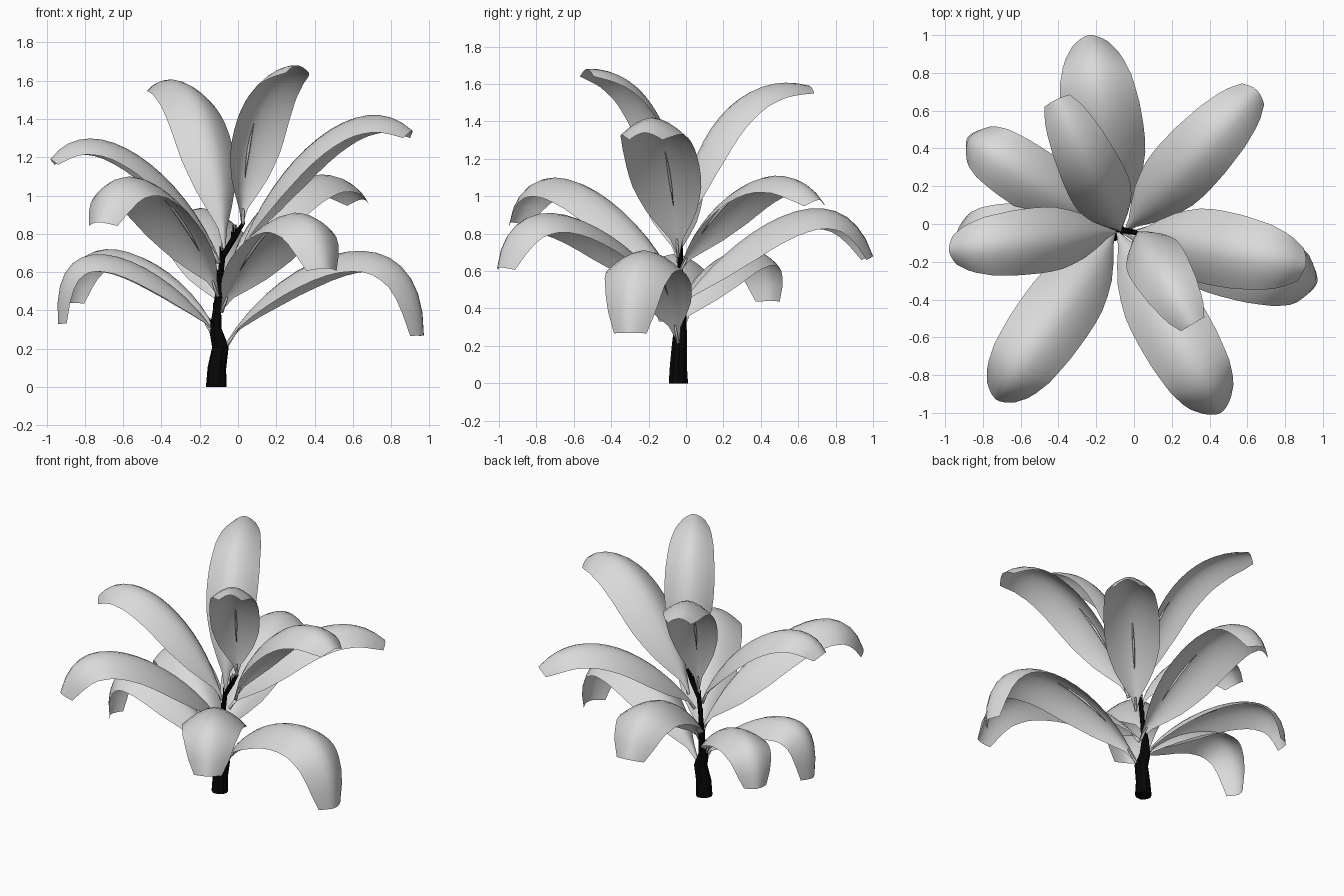
import bpy
import bmesh
import random
from math import tau
from mathutils import Matrix, Vector
from mathutils.geometry import interpolate_bezier

random.seed(4)
if "Cube" in bpy.data.objects:
    bpy.data.objects.remove(bpy.data.objects["Cube"], do_unlink=True)


def material(name, rgb):
    mat = bpy.data.materials.new(name)
    mat.use_nodes = True
    mat.diffuse_color = (*rgb, 1)
    mat.node_tree.nodes["Principled BSDF"].inputs["Base Color"].default_value = (*rgb, 1)
    return mat


leaf_grey = material("leaf pale grey", (0.7, 0.7, 0.7))
bark_black = material("bark black", (0.002, 0.002, 0.002))


def finish(bm, name, mat, smooth=True):
    mesh = bpy.data.meshes.new(name)
    bm.to_mesh(mesh)
    bm.free()
    mesh.materials.append(mat)
    for face in mesh.polygons:
        face.use_smooth = smooth
    obj = bpy.data.objects.new(name, mesh)
    bpy.context.collection.objects.link(obj)


def bridge(bm, rows, closed):
    """Join neighbouring rows of vertices with quads."""
    count = len(rows[0])
    for low, high in zip(rows, rows[1:]):
        for i in range(count if closed else count - 1):
            j = (i + 1) % count
            bm.faces.new((low[i], low[j], high[j], high[i]))


def spoke(radius, angle):
    return Matrix.Rotation(angle, 3, "Z") @ Vector((radius, 0, 0))


def tube(bm, centres, radii, sides, rough=0.0):
    """Tapered tube along a path, with capped ends."""
    rows = []
    for k, (centre, radius) in enumerate(zip(centres, radii)):
        along = centres[min(k + 1, len(centres) - 1)] - centres[max(k - 1, 0)]
        turn = Vector((0, 0, 1)).rotation_difference(along)
        rows.append([bm.verts.new(centre + turn @ spoke(
            radius * (1 + random.uniform(-rough, rough)), tau * i / sides))
            for i in range(sides)])
    bridge(bm, rows, True)
    bm.faces.new(rows[0][::-1])
    bm.faces.new(rows[-1])


# Blade half-width along its length, as (fraction, share of full width)
OUTLINE = [(0, 0.03), (0.05, 0.11), (0.12, 0.43), (0.2, 0.73), (0.3, 0.93), (0.4, 1),
           (0.55, 0.99), (0.75, 0.89), (0.92, 0.71), (1, 0.45)]
STEPS, ACROSS = 16, 8


def blade_width(t):
    for (t0, w0), (t1, w1) in zip(OUTLINE, OUTLINE[1:]):
        if t <= t1:
            return w0 + (w1 - w0) * (t - t0) / (t1 - t0)


def leaf(name, start, tip, rise, arch, half_width):
    """Arched blade on a bezier; rise and arch are (reach fraction, height) handles."""
    base, tip = Vector((start[0], -0.04, start[1])), Vector(tip)
    handles = []
    for reach, height in (rise, arch):
        point = base.lerp(tip, reach)
        point.z = height
        handles.append(point)
    spine = interpolate_bezier(base, handles[0], handles[1], tip, STEPS + 1)
    side = Vector((0, 0, 1)).cross(tip - base).normalized()
    bm = bmesh.new()
    rows, under = [], []
    for k, point in enumerate(spine):
        along = (spine[min(k + 1, STEPS)] - spine[max(k - 1, 0)]).normalized()
        normal = along.cross(side)
        width = half_width * blade_width(k / STEPS)
        row = []
        for i in range(ACROSS + 1):
            u = 2 * i / ACROSS - 1
            drop = 0.55 * width * abs(u) ** 1.7
            row.append(bm.verts.new(point + side * u * width - normal * drop))
        rows.append(row)
        under.append(point - normal * 0.012)
    bridge(bm, rows, False)
    # Stalk at the base and the raised vein under the blade
    tube(bm, under[:2], [0.01, 0.005], 6)
    tube(bm, under[3:8], [0.001, 0.006, 0.008, 0.006, 0.001], 6)
    finish(bm, name, leaf_grey)


# Upper leaves
leaf("top_back_leaf", (-0.07, 0.72), (-0.41, 0.66, 1.59), (0.05, 1.35), (0.5, 1.69), 0.165)
leaf("top_front_leaf", (0.02, 0.85), (0.31, -0.53, 1.68), (0, 1.3), (0.35, 1.7), 0.16)
leaf("upper_left_leaf", (0, 0.68), (0.91, -0.22, 1.34), (0.2, 1.2), (0.7, 1.6), 0.2)
leaf("upper_right_leaf", (-0.09, 0.65), (-0.98, -0.14, 1.19), (0.2, 1.12), (0.75, 1.49), 0.175)

# Middle leaves
leaf("back_left_leaf", (-0.05, 0.6), (0.65, 0.71, 0.98), (0.25, 1), (0.7, 1.29), 0.18)
leaf("front_right_leaf", (-0.1, 0.48), (-0.73, -0.93, 0.86), (0.2, 0.9), (0.85, 1.41), 0.2)
leaf("front_left_leaf", (-0.09, 0.4), (0.46, -1, 0.62), (0.25, 0.8), (0.9, 1.2), 0.2)
leaf("back_leaf", (-0.08, 0.4), (-0.24, 1, 0.68), (0.25, 0.8), (0.83, 1.22), 0.215)

# Lower leaves
leaf("lower_left_leaf", (-0.07, 0.22), (0.97, -0.31, 0.27), (0.3, 0.75), (1, 0.97), 0.2)
leaf("lower_right_leaf", (-0.12, 0.28), (-0.94, -0.07, 0.33), (0.25, 0.63), (1.07, 0.98), 0.17)
leaf("lower_back_leaf", (-0.12, 0.3), (-0.88, 0.46, 0.44), (0.25, 0.68), (1, 0.95), 0.17)

# Crooked tapering trunk: x, y, z, radius
trunk_path = [(-0.112, -0.04, 0, 0.053), (-0.11, -0.04, 0.1, 0.047),
              (-0.092, -0.035, 0.21, 0.043), (-0.118, -0.03, 0.3, 0.034),
              (-0.11, -0.02, 0.4, 0.022), (-0.095, -0.03, 0.55, 0.015),
              (-0.08, -0.03, 0.68, 0.015), (-0.02, -0.04, 0.78, 0.016),
              (0.03, -0.05, 0.86, 0.009)]
bm = bmesh.new()
tube(bm, [Vector(p[:3]) for p in trunk_path], [p[3] for p in trunk_path], 10, 0.05)
# Ragged sheath splinters around the upper trunk
for x, y, z, radius in trunk_path[3:8]:
    for i in range(5):
        out = spoke(radius, tau * i / 5 + z)
        foot = Vector((x, y, z)) + out * 0.6
        top = foot + out * 0.3 + Vector((0, 0, random.uniform(0.03, 0.07)))
        tube(bm, [foot, top], [0.007, 0.002], 4)
finish(bm, "trunk", bark_black, smooth=False)
